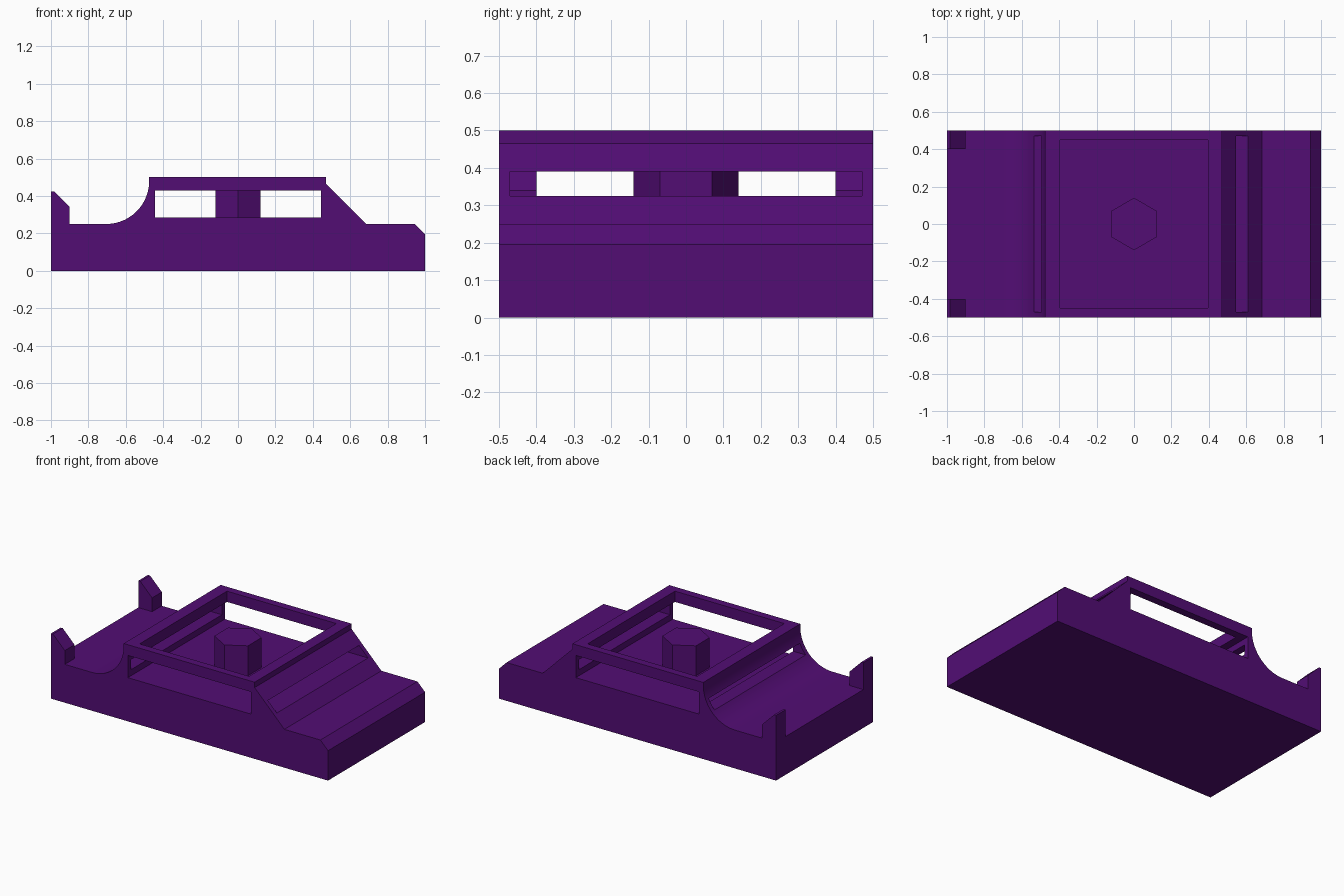
import bpy, bmesh, math

if "Cube" in bpy.data.objects:
    bpy.data.objects.remove(bpy.data.objects["Cube"])

purple = bpy.data.materials.new("purple")
purple.diffuse_color = (0.085, 0.004, 0.175, 1)
purple.use_nodes = True
purple.node_tree.nodes["Principled BSDF"].inputs["Base Color"].default_value = purple.diffuse_color


def make_object(name, bm):
    bmesh.ops.recalc_face_normals(bm, faces=bm.faces)
    mesh = bpy.data.meshes.new(name)
    bm.to_mesh(mesh)
    bm.free()
    mesh.materials.append(purple)
    obj = bpy.data.objects.new(name, mesh)
    bpy.context.collection.objects.link(obj)
    return obj


def extrude_profile(name, points, y0, y1):
    """Side profile in x,z swept from y0 to y1."""
    bm = bmesh.new()
    face = bm.faces.new([bm.verts.new((x, y0, z)) for x, z in points])
    swept = bmesh.ops.extrude_face_region(bm, geom=[face])["geom"]
    verts = [v for v in swept if isinstance(v, bmesh.types.BMVert)]
    bmesh.ops.translate(bm, verts=verts, vec=(0, y1 - y0, 0))
    return make_object(name, bm)


def cut_box(target, name, hx, hy, z0, z1):
    """Subtract a centred box with half sizes hx, hy."""
    cutter = extrude_profile(name, [(-hx, z0), (hx, z0), (hx, z1), (-hx, z1)], -hy, hy)
    cutter.hide_render = True
    mod = target.modifiers.new(name, 'BOOLEAN')
    mod.operation = 'DIFFERENCE'
    mod.solver = 'EXACT'
    mod.object = cutter
    bpy.context.view_layer.objects.active = target
    bpy.ops.object.modifier_apply(modifier=name)
    bpy.data.objects.remove(cutter)


# Body: bonnet on the right, cabin, concave sweep down to the left deck
R, CX, CZ, N = 0.23, -0.705, 0.48, 24
sweep = [(CX + R * math.cos(a), CZ - R * math.sin(a))
         for a in (math.pi / 2 * i / N for i in range(N + 1))]
profile = [(-1, 0), (1, 0), (1, 0.195), (0.945, 0.25), (0.685, 0.25),
           (0.47, 0.465), (0.47, 0.5), (-0.475, 0.5)] + sweep + [(-1, 0.25)]
body = extrude_profile("body", profile, -0.5, 0.5)

# Openings: side windows and cabin, roof opening, end slots
cut_box(body, "side_windows", 0.445, 0.7, 0.285, 0.43)
cut_box(body, "roof_opening", 0.395, 0.45, 0.36, 0.6)
cut_box(body, "end_slots", 0.9, 0.47, 0.325, 0.39)

bpy.ops.object.select_all(action='DESELECT')
body.select_set(True)
bpy.context.view_layer.objects.active = body
bpy.ops.object.shade_smooth_by_angle(angle=math.radians(20))

# Chamfered corner posts on the deck
post = [(-1, 0.25), (-0.9, 0.25), (-0.9, 0.34), (-0.985, 0.425), (-1, 0.425)]
for side, y0 in (("front", -0.5), ("back", 0.4)):
    extrude_profile(side + "_corner_post", post, y0, y0 + 0.1)

# Hexagonal pedestal inside the cabin
bm = bmesh.new()
bmesh.ops.create_cone(bm, cap_ends=True, segments=6, radius1=0.14, radius2=0.14, depth=0.195)
if max(v.co.x for v in bm.verts) > 0.13:
    for v in bm.verts:
        v.co.x, v.co.y = v.co.y, v.co.x
bmesh.ops.translate(bm, verts=bm.verts, vec=(0, 0, 0.285 + 0.195 / 2))
make_object("hexagonal_pedestal", bm)
